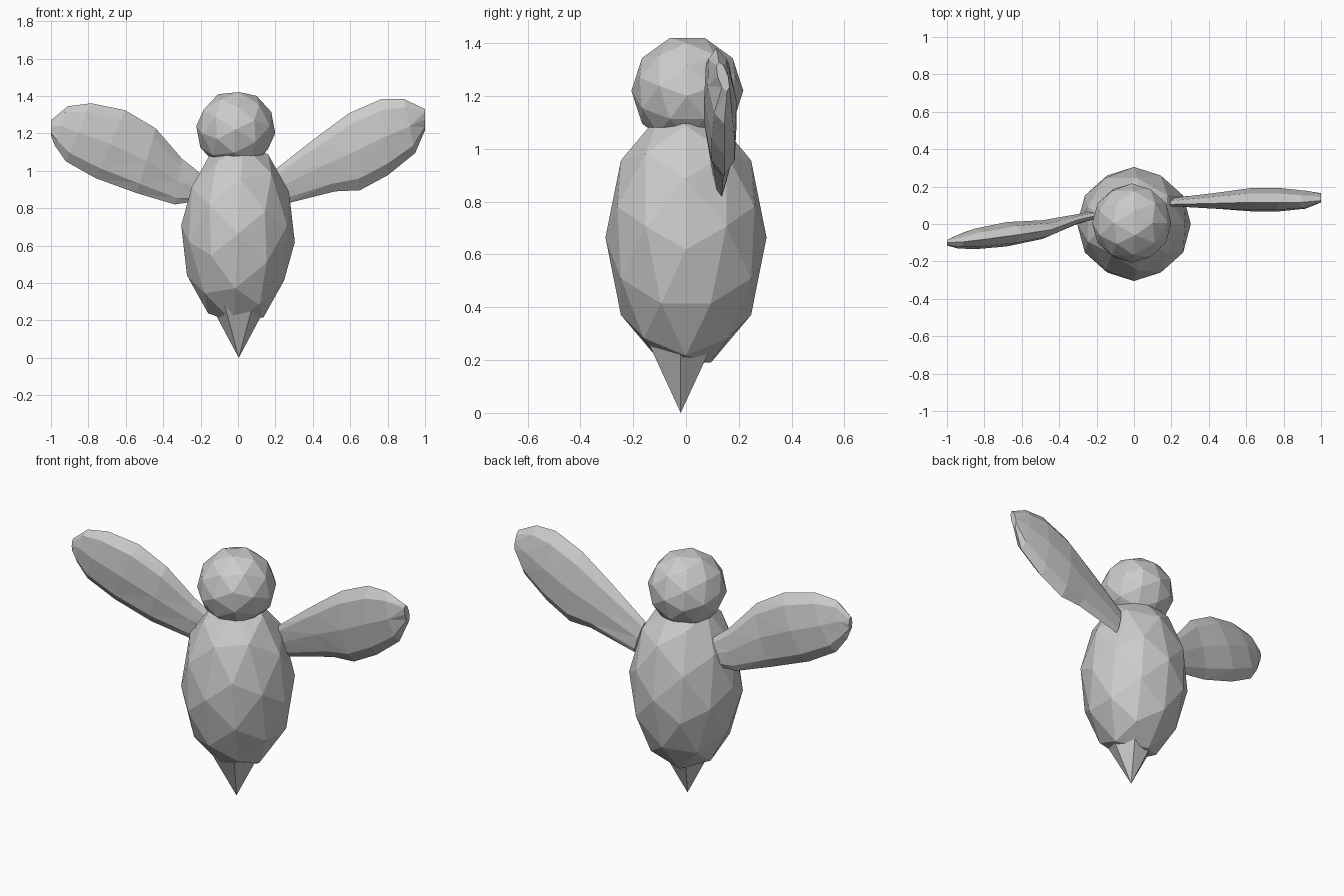
import bpy, bmesh
from math import radians, cos, sin, tau
from mathutils import Matrix, Vector

if "Cube" in bpy.data.objects:
    bpy.data.objects.remove(bpy.data.objects["Cube"])


def add_object(name, bm):
    bmesh.ops.recalc_face_normals(bm, faces=bm.faces)
    mesh = bpy.data.meshes.new(name)
    bm.to_mesh(mesh)
    bm.free()
    obj = bpy.data.objects.new(name, mesh)
    bpy.context.collection.objects.link(obj)
    return obj


def faceted_ball(name, center, radii):
    # icosphere turned so that an edge midpoint points up
    bm = bmesh.new()
    matrix = (Matrix.Translation(center) @ Matrix.Diagonal((*radii, 1))
              @ Matrix.Rotation(radians(31.717), 4, 'Y'))
    bmesh.ops.create_icosphere(bm, subdivisions=2, radius=1, matrix=matrix)
    return add_object(name, bm)


def wing(name, side, sections, lean=0.0, sides=8):
    # each section: upper edge x, z, lower edge x, z, middle y, half thickness
    bm = bmesh.new()
    rings = []
    for x1, z1, x2, z2, y, half in sections:
        upper = Vector((side * x1, y - lean, z1))
        lower = Vector((side * x2, y + lean, z2))
        mid, arm = (upper + lower) / 2, (upper - lower) / 2
        rings.append([bm.verts.new(mid + arm * cos(tau * k / sides)
                                   + Vector((0, half * sin(tau * k / sides), 0)))
                      for k in range(sides)])
    for a, b in zip(rings, rings[1:]):
        for k in range(sides):
            n = (k + 1) % sides
            bm.faces.new((a[k], a[n], b[n], b[k]))
    bm.faces.new(rings[0])
    bm.faces.new(rings[-1])
    bmesh.ops.triangulate(bm, faces=bm.faces)
    return add_object(name, bm)


# Body and head
faceted_ball("body", (0, 0, 0.664), (0.305, 0.305, 0.5))
faceted_ball("head", (-0.012, 0.005, 1.22), (0.212, 0.212, 0.212))

# Tail: six-sided cone pointing down, two corners on the x axis
bm = bmesh.new()
bmesh.ops.create_cone(bm, cap_ends=True, segments=6, radius1=0, radius2=0.16, depth=0.3,
                      matrix=Matrix.Translation((0.004, -0.02, 0.15))
                      @ Matrix.Rotation(radians(30), 4, 'Z'))
bmesh.ops.remove_doubles(bm, verts=bm.verts, dist=0.0001)
add_object("tail", bm)

# Wing on +x, held level
wing("right_wing", 1, [
    (0.19, 1.00, 0.24, 0.82, 0.12, 0.02),
    (0.41, 1.172, 0.52, 0.89, 0.125, 0.045),
    (0.594, 1.308, 0.652, 0.896, 0.13, 0.062),
    (0.765, 1.383, 0.80, 0.976, 0.13, 0.062),
    (0.888, 1.383, 0.947, 1.094, 0.13, 0.048),
    (1.0, 1.33, 1.0, 1.217, 0.14, 0.02)], lean=0.015)

# Wing on -x, swung forward
wing("left_wing", -1, [
    (0.18, 0.97, 0.24, 0.835, 0.05, 0.022),
    (0.30, 1.065, 0.337, 0.82, 0.022, 0.028),
    (0.44, 1.227, 0.54, 0.88, -0.03, 0.05),
    (0.604, 1.324, 0.76, 0.96, -0.055, 0.065),
    (0.786, 1.361, 0.92, 1.05, -0.08, 0.055),
    (0.91, 1.345, 0.98, 1.136, -0.095, 0.035),
    (1.0, 1.27, 1.0, 1.19, -0.10, 0.015)])
